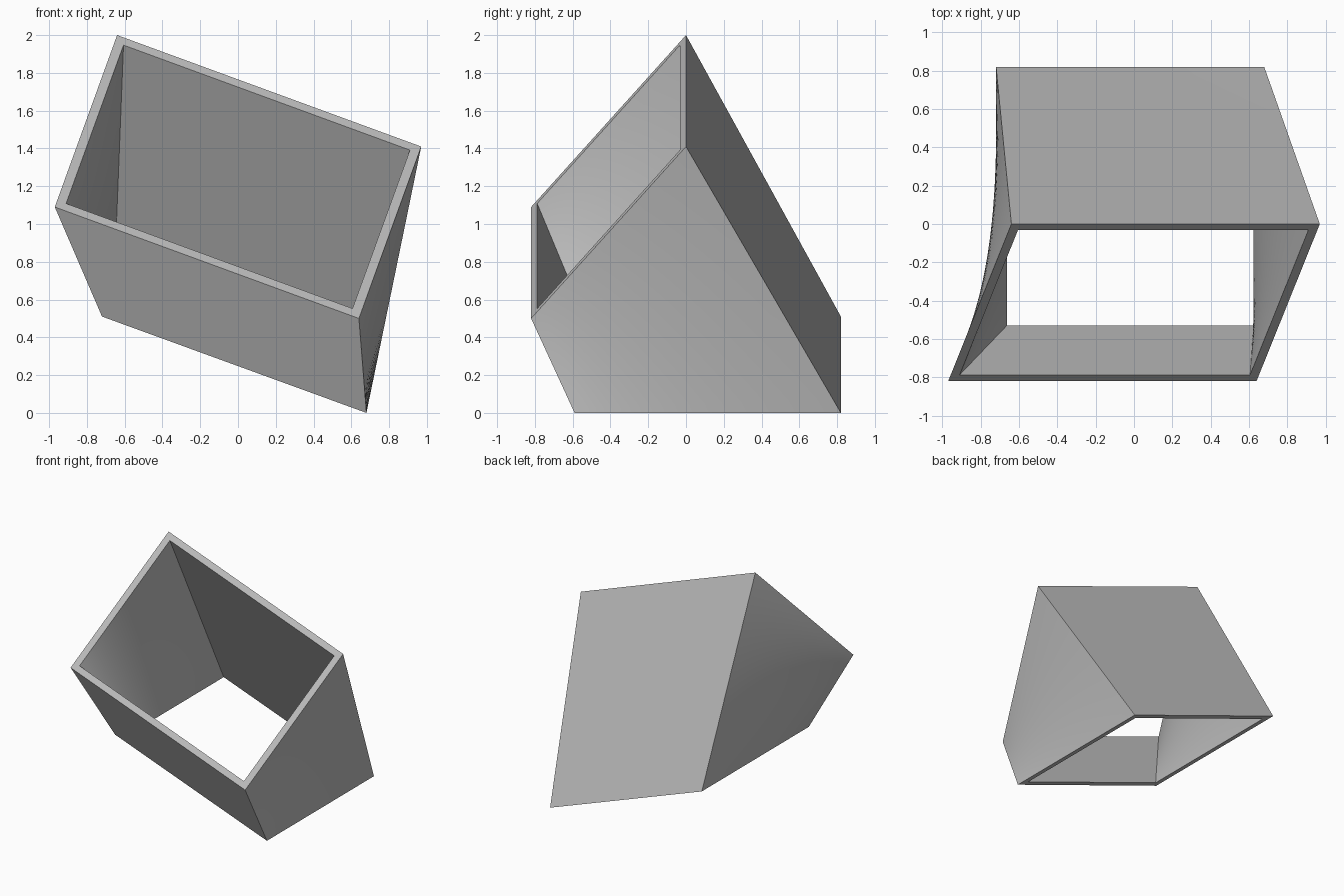
import bpy, bmesh
from mathutils import Vector

if "Cube" in bpy.data.objects:
    bpy.data.objects.remove(bpy.data.objects["Cube"], do_unlink=True)

EDGE_STEPS = 20    # points along each side of a rim
WALL_STEPS = 20    # rings from the upper rim to the lower one

# Corners of the two rims in order: back right, back left, front left, front right
upper = [Vector(p) for p in ((-.64, 0, 2), (.97, 0, 1.41), (.64, -.82, .5), (-.97, -.82, 1.09))]
lower = [Vector(p) for p in ((-.72, .82, .51), (.68, .82, 0), (.68, -.59, 0), (-.72, -.59, .51))]


def inset(corners, width):
    """Move each corner inward along both of its edges."""
    result = []
    for i, c in enumerate(corners):
        ahead = (corners[(i + 1) % 4] - c).normalized()
        behind = (corners[i - 1] - c).normalized()
        result.append(c + (ahead + behind) * width)
    return result


def ring(corners):
    """Points evenly spaced around a four-sided rim."""
    return [a.lerp(b, k / EDGE_STEPS)
            for a, b in zip(corners, corners[1:] + corners[:1])
            for k in range(EDGE_STEPS)]


def loft(start, end, steps):
    """Rings from start up to, but not including, end."""
    return [[p.lerp(q, s / steps) for p, q in zip(start, end)] for s in range(steps)]


# Outer wall down, lower rim, inner wall up, upper rim
outer_top, outer_low = ring(upper), ring(lower)
inner_top, inner_low = ring(inset(upper, .05)), ring(inset(lower, .06))
rings = (loft(outer_top, outer_low, WALL_STEPS) + loft(outer_low, inner_low, 1)
         + loft(inner_low, inner_top, WALL_STEPS) + loft(inner_top, outer_top, 1))

bm = bmesh.new()
grid = [[bm.verts.new(p) for p in r] for r in rings]
for i, row in enumerate(grid):
    following = grid[(i + 1) % len(grid)]
    for k in range(len(row)):
        n = (k + 1) % len(row)
        bm.faces.new((row[k], row[n], following[n], following[k]))
bmesh.ops.recalc_face_normals(bm, faces=bm.faces)

mesh = bpy.data.meshes.new("twisted_duct")
bm.to_mesh(mesh)
bm.free()
duct = bpy.data.objects.new("twisted_duct", mesh)
bpy.context.collection.objects.link(duct)

# Plain grey
grey = bpy.data.materials.new("grey")
grey.use_nodes = True
colour = (.5, .5, .5, 1)
grey.diffuse_color = colour
grey.node_tree.nodes["Principled BSDF"].inputs["Base Color"].default_value = colour
mesh.materials.append(grey)

# Smooth curved walls with sharp corners
bpy.ops.object.select_all(action='DESELECT')
duct.select_set(True)
bpy.context.view_layer.objects.active = duct
bpy.ops.object.shade_smooth_by_angle(angle=.5)
